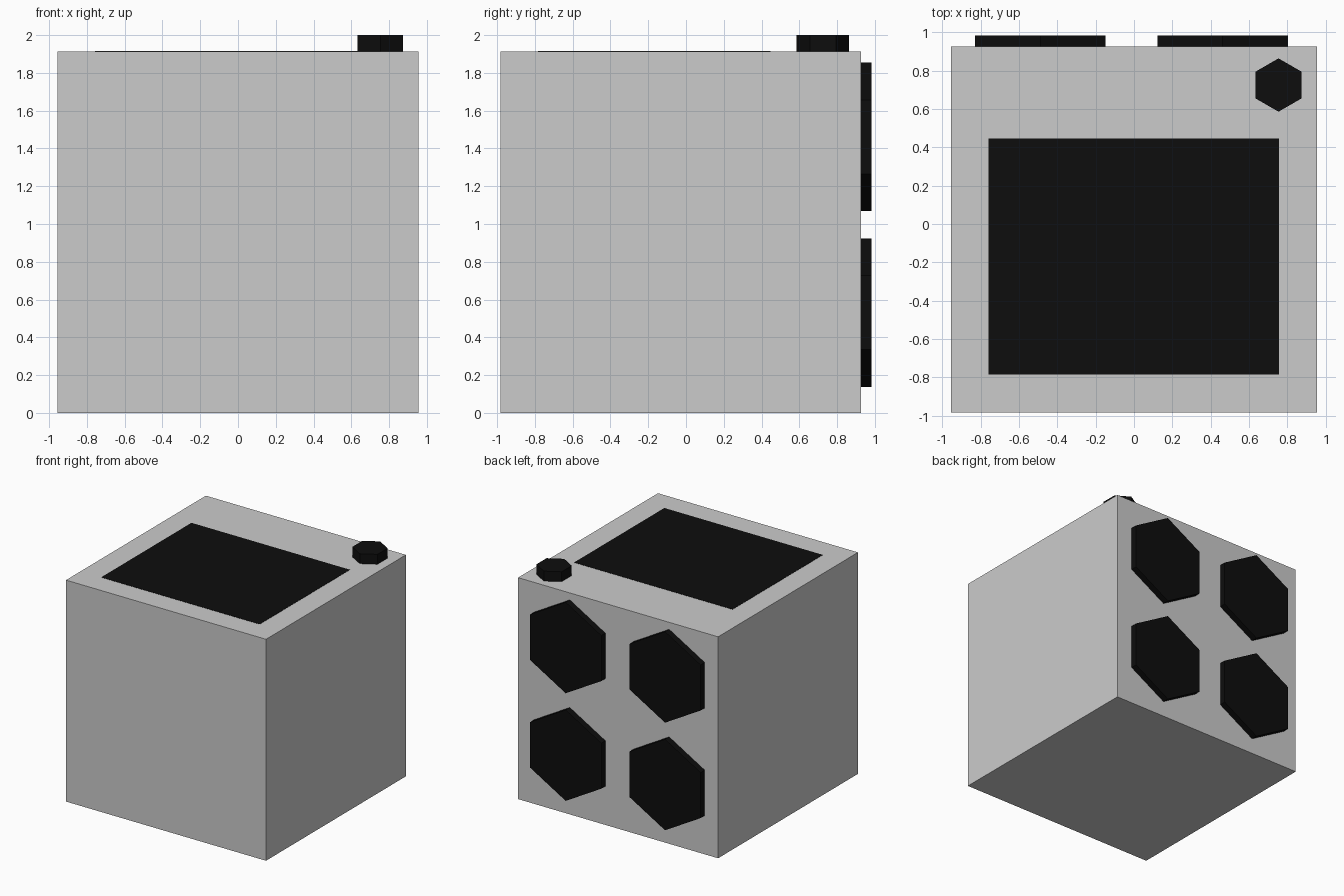
import bpy
from math import pi

if "Cube" in bpy.data.objects:
    bpy.data.objects.remove(bpy.data.objects["Cube"])

black = bpy.data.materials.new("black")
black.diffuse_color = (0.004, 0.004, 0.004, 1)
black.use_nodes = True
black.node_tree.nodes["Principled BSDF"].inputs["Base Color"].default_value = black.diffuse_color


def box(name, lo, hi, mat=None):
    bpy.ops.mesh.primitive_cube_add(size=1, location=[(a + b) / 2 for a, b in zip(lo, hi)])
    ob = bpy.context.object
    ob.name = name
    ob.scale = [b - a for a, b in zip(lo, hi)]
    if mat:
        ob.data.materials.append(mat)


def hexagon(name, loc, radius, depth, rot=(0, 0, 0)):
    bpy.ops.mesh.primitive_cylinder_add(vertices=6, radius=radius, depth=depth,
                                        location=loc, rotation=rot)
    ob = bpy.context.object
    ob.name = name
    ob.data.materials.append(black)


# Cube body
box("body", (-0.956, -0.983, 0), (0.956, 0.927, 1.914))

# Dark panel lying flush on the top
box("top_panel", (-0.758, -0.784, 1.909), (0.756, 0.447, 1.916), black)

# Knob at the back right corner of the top
hexagon("top_knob", (0.754, 0.725, 1.957), 0.139, 0.086)

# Four hexagonal pads on the back
for row, z in (("lower", 0.531), ("upper", 1.461)):
    for side, x in (("left", -0.488), ("right", 0.462)):
        hexagon(f"{row}_{side}_back_pad", (x, 0.955, z), 0.393, 0.056, (pi / 2, 0, 0))
